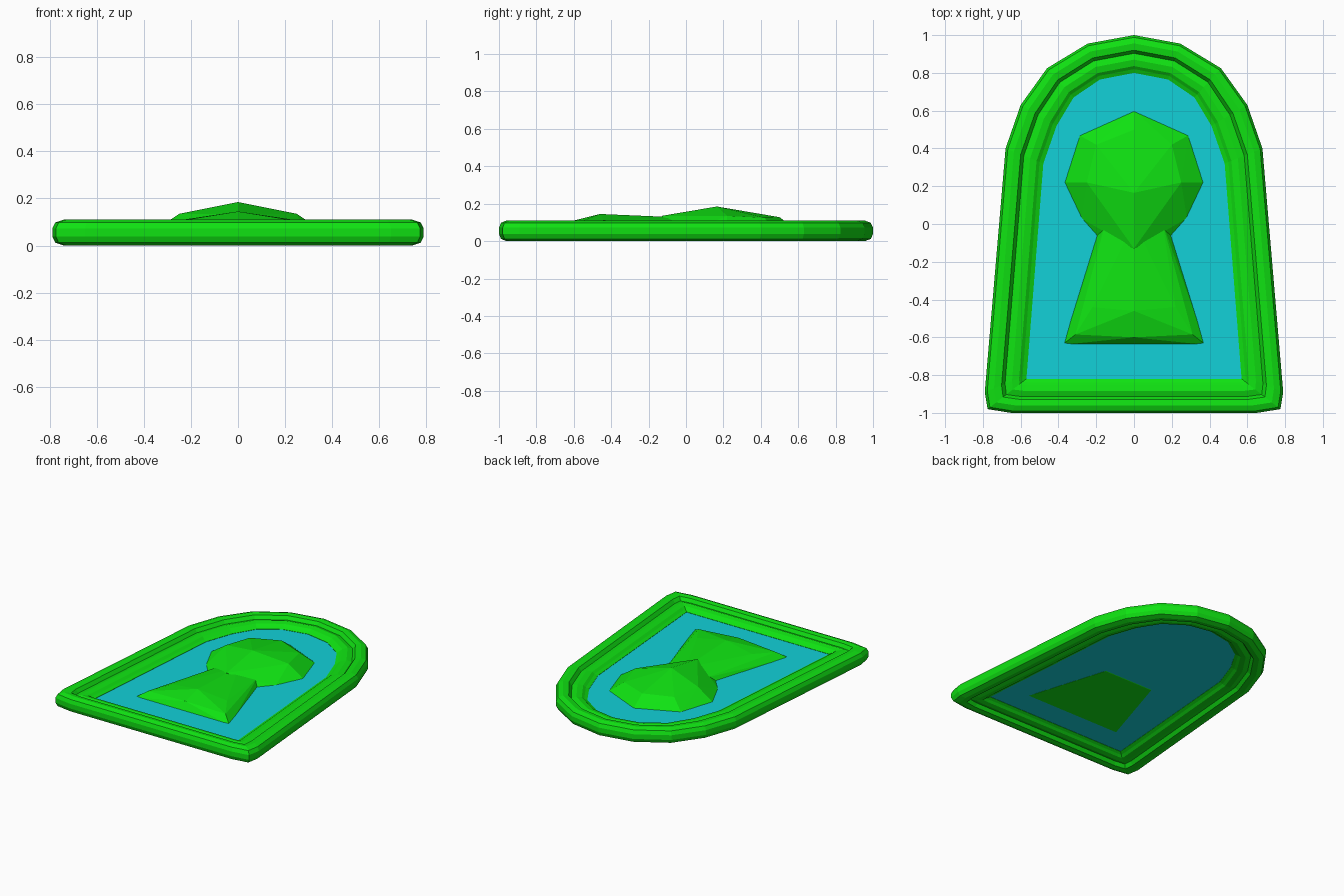
import bpy, bmesh
from mathutils import Vector

if "Cube" in bpy.data.objects:
    bpy.data.objects.remove(bpy.data.objects["Cube"], do_unlink=True)

MID = 0.055  # height of the pane


def material(name, rgb):
    m = bpy.data.materials.new(name)
    m.use_nodes = True
    m.diffuse_color = (*rgb, 1)
    m.node_tree.nodes["Principled BSDF"].inputs["Base Color"].default_value = (*rgb, 1)
    return m


green = material("bright green", (0.005, 0.76, 0.006))
cyan = material("cyan", (0.006, 0.64, 0.69))


def finish(bm, name, mat):
    bmesh.ops.recalc_face_normals(bm, faces=bm.faces)
    mesh = bpy.data.meshes.new(name)
    bm.to_mesh(mesh)
    bm.free()
    mesh.materials.append(mat)
    obj = bpy.data.objects.new(name, mesh)
    bpy.context.collection.objects.link(obj)
    return obj


def mirrored(half):
    """Close a right-hand outline by reflecting it across x = 0."""
    return half + [(-p[0], *p[1:]) for p in reversed(half) if p[0] > 0]


def hull(points, name, mat):
    bm = bmesh.new()
    for p in mirrored(points):
        bm.verts.new(p)
    bmesh.ops.convex_hull(bm, input=bm.verts[:])
    loose = [v for v in bm.verts if not v.link_faces]
    bmesh.ops.delete(bm, geom=loose, context='VERTS')
    return finish(bm, name, mat)


# Arched outlines with matching points, outer edge and pane edge
outer = mirrored([(0, 1), (.245, .955), (.46, .825), (.6, .63), (.68, .4),
                  (.79, -.89), (.775, -.98), (.65, -1)])
inner = mirrored([(0, .8), (.18, .765), (.32, .67), (.41, .52), (.48, .32),
                  (.568, -.8), (.57, -.82), (.55, -.82)])


def ring_frame(name, profile):
    """Sweep a closed profile of (inward fraction, height) round the arch."""
    bm = bmesh.new()
    loops = []
    for t, z in profile:
        loops.append([bm.verts.new((*Vector(a).lerp(Vector(b), t), z))
                      for a, b in zip(outer, inner)])
    n = len(outer)
    for i, a in enumerate(loops):
        b = loops[(i + 1) % len(loops)]
        for j in range(n):
            k = (j + 1) % n
            bm.faces.new((a[j], a[k], b[k], b[j]))
    return finish(bm, name, green)


def both_sides(top):
    return top + [(t, 2 * MID - z) for t, z in reversed(top)]


# Rounded outer frame and lower stepped inner moulding
ring_frame("outer_frame", both_sides([(0, .072), (.06, .098), (.22, .11),
                                      (.4, .105), (.5, .075)]))
ring_frame("inner_moulding", both_sides([(.45, .078), (.65, .09), (.82, .083),
                                         (.9, .07), (1, .06)]))

# Thin pane filling the arch
bm = bmesh.new()
rim = [bm.verts.new((x, y, MID - .003)) for x, y in inner]
base = bm.faces.new(rim)
top = bmesh.ops.extrude_face_region(bm, geom=[base])
bmesh.ops.translate(bm, vec=(0, 0, .006),
                    verts=[g for g in top["geom"] if isinstance(g, bmesh.types.BMVert)])
if base.is_valid is False or len(bm.faces) == len(inner) + 1:
    bm.faces.new(rim)
finish(bm, "pane", cyan)

# Faceted head, pointed at the chin
hull([(0, .6, MID), (.29, .47, MID), (.37, .22, MID), (.28, .03, MID),
      (.2, -.06, MID), (0, -.1, MID),
      (0, .5, .128), (.25, .22, .135), (.2, .42, .125),
      (0, .165, .185), (0, -.13, .135)], "head", green)

# Flared body with a shallow crest and bevelled lower edge
LOW = MID - .005
hull([(.38, -.64, LOW), (.2, -.06, LOW), (.15, .01, .09), (0, .01, .125),
      (.31, -.585, .095), (0, -.6, .11), (.22, -.44, .112), (0, -.46, .145)],
     "body", green)
